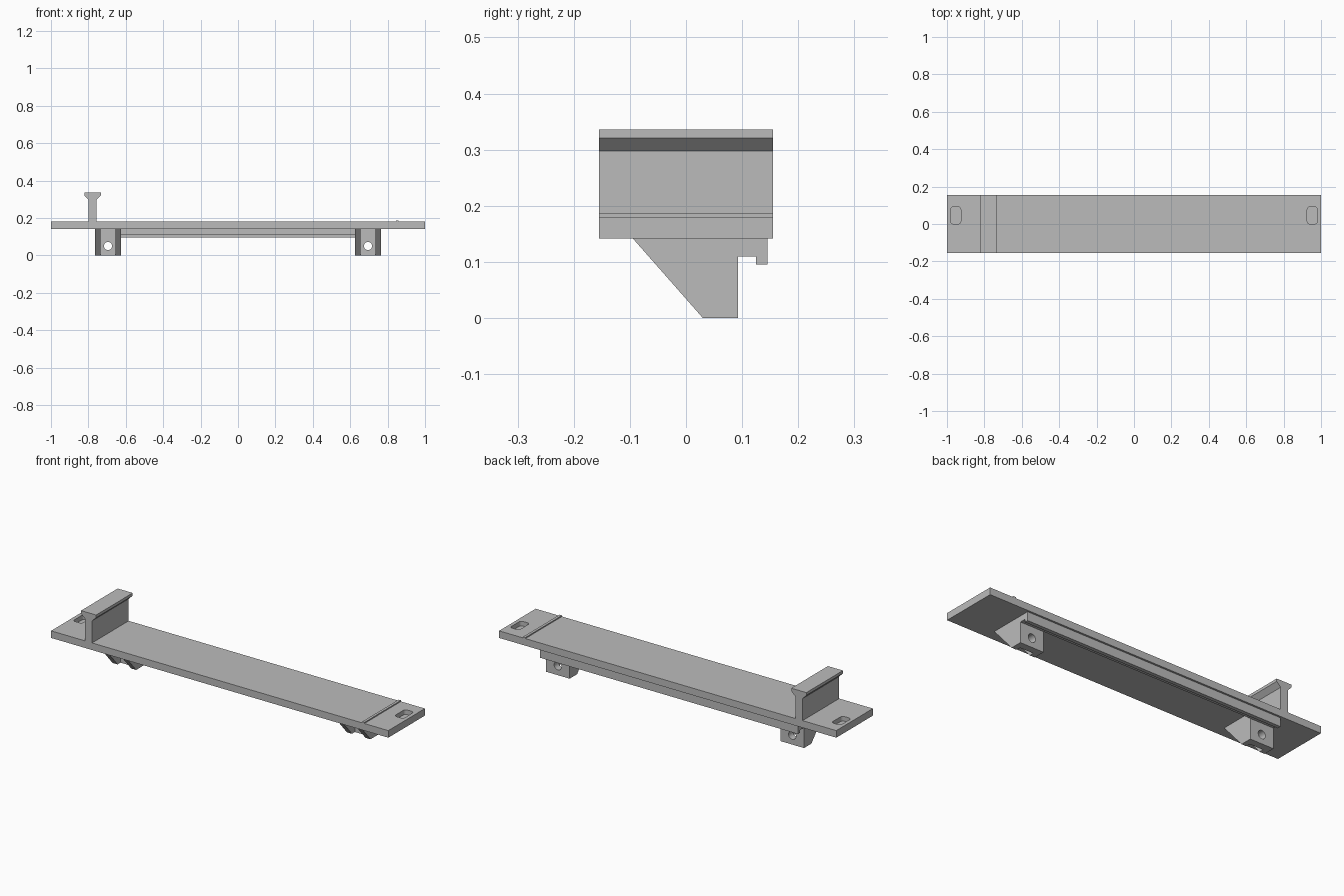
import bpy
import bmesh
from math import cos, sin, pi
from mathutils import Vector

cube = bpy.data.objects.get("Cube")
if cube:
    bpy.data.objects.remove(cube, do_unlink=True)

grey = bpy.data.materials.new("plain grey")
grey.use_nodes = True
colour = (0.5, 0.5, 0.5, 1)
grey.diffuse_color = colour
grey.node_tree.nodes["Principled BSDF"].inputs["Base Color"].default_value = colour

# How a flat outline (a, b) extruded to depth d maps into space, per axis
PLACE = {
    "x": lambda a, b, d: Vector((d, a, b)),
    "y": lambda a, b, d: Vector((a, d, b)),
    "z": lambda a, b, d: Vector((a, b, d)),
}


def prism(name, outline, axis, lo, hi):
    """Extrude a closed outline along an axis from lo to hi."""
    place = PLACE[axis]
    bm = bmesh.new()
    face = bm.faces.new([bm.verts.new(place(a, b, lo)) for a, b in outline])
    grown = bmesh.ops.extrude_face_region(bm, geom=[face], use_keep_orig=True)
    moved = [v for v in grown["geom"] if isinstance(v, bmesh.types.BMVert)]
    bmesh.ops.translate(bm, verts=moved, vec=place(0, 0, hi - lo))
    bmesh.ops.recalc_face_normals(bm, faces=bm.faces)
    mesh = bpy.data.meshes.new(name)
    bm.to_mesh(mesh)
    bm.free()
    mesh.materials.append(grey)
    obj = bpy.data.objects.new(name, mesh)
    bpy.context.collection.objects.link(obj)
    return obj


def rect(a0, a1, b0, b1):
    return [(a0, b0), (a1, b0), (a1, b1), (a0, b1)]


def rounded(ca, cb, half_a, half_b, r, steps=6):
    """Rounded rectangle outline; a circle when both halves equal r."""
    points = []
    for corner, (sa, sb) in enumerate([(1, 1), (-1, 1), (-1, -1), (1, -1)]):
        for i in range(steps):
            t = (corner + i / (steps - 0.999 * (half_a > r))) * pi / 2
            points.append((ca + sa * (half_a - r) + r * cos(t),
                           cb + sb * (half_b - r) + r * sin(t)))
    return points


def cut(obj, cutter):
    """Subtract the cutter for good and remove it."""
    mod = obj.modifiers.new("cut", "BOOLEAN")
    mod.operation = "DIFFERENCE"
    mod.solver = "EXACT"
    mod.object = cutter
    bpy.context.view_layer.update()
    graph = bpy.context.evaluated_depsgraph_get()
    mesh = bpy.data.meshes.new_from_object(obj.evaluated_get(graph))
    obj.modifiers.clear()
    obj.data = mesh
    bpy.data.objects.remove(cutter, do_unlink=True)


def smooth(obj):
    bpy.ops.object.select_all(action="DESELECT")
    obj.select_set(True)
    bpy.context.view_layer.objects.active = obj
    bpy.ops.object.shade_smooth_by_angle(angle=pi / 6)


HALF_Y, BOTTOM, TOP = 0.155, 0.142, 0.18

# Base plate with a shallow rounded pocket near each end
plate = prism("base_plate", rect(-1, 1, -HALF_Y, HALF_Y), "z", BOTTOM, TOP)
for side in (-1, 1):
    pocket = rounded(side * 0.953, 0.046, 0.027, 0.046, 0.015)
    cut(plate, prism("pocket_cutter", pocket, "z", TOP - 0.025, TOP + 0.05))
smooth(plate)

# Upright fence with a flared cap
fence = [(-0.80, TOP), (-0.757, TOP), (-0.757, 0.298), (-0.733, 0.321),
         (-0.733, 0.336), (-0.822, 0.336), (-0.822, 0.321), (-0.80, 0.298)]
prism("upright_fence", fence, "y", -HALF_Y, HALF_Y)

# Thin ridge across the plate
prism("cross_ridge", rect(0.844, 0.858, TOP, 0.186), "y", -HALF_Y, HALF_Y)

# Hooked strip under the back edge
hook = [(0.093, 0.11), (0.125, 0.11), (0.125, 0.095),
        (0.145, 0.095), (0.145, BOTTOM), (0.093, BOTTOM)]
prism("hooked_strip", hook, "x", -0.765, 0.765)

# Two brackets: a drilled back wall between a pair of sloping gussets
gusset = [(-0.095, BOTTOM), (0.03, 0), (0.093, 0), (0.093, BOTTOM)]
for side, label in ((-1, "right"), (1, "left")):
    mid = side * 0.695
    wall = prism(label + "_bracket_wall",
                 rect(mid - 0.04, mid + 0.04, 0, BOTTOM), "y", 0.055, 0.093)
    hole = rounded(mid, 0.05, 0.022, 0.022, 0.022)
    cut(wall, prism("hole_cutter", hole, "y", 0, 0.2))
    smooth(wall)
    for edge, place in ((-1, "outer" if side < 0 else "inner"),
                        (1, "inner" if side < 0 else "outer")):
        x0, x1 = sorted((mid + edge * 0.04, mid + edge * 0.07))
        prism(f"{label}_bracket_{place}_gusset", gusset, "x", x0, x1)
